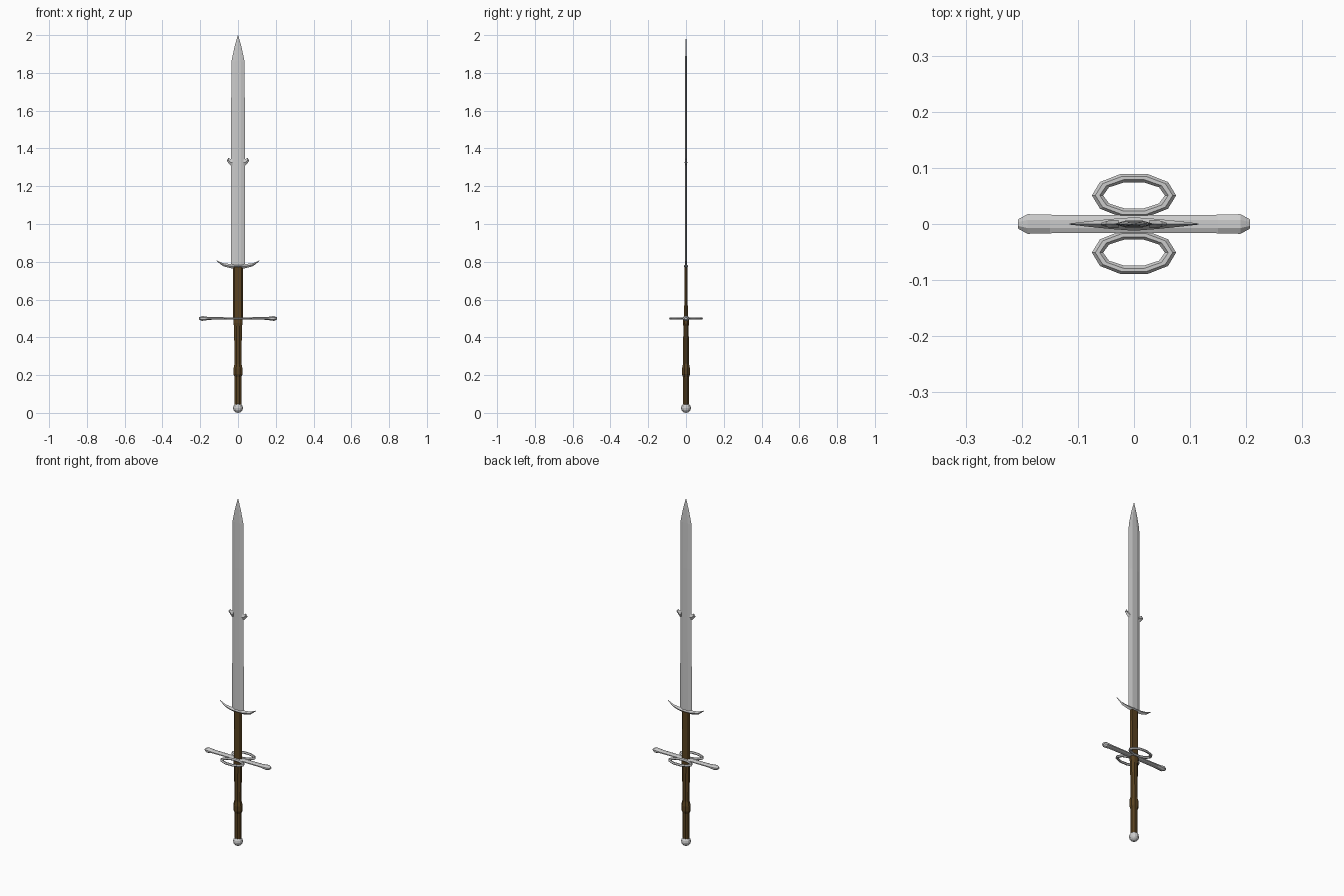
import bpy, bmesh
from math import cos, sin, pi

if "Cube" in bpy.data.objects:
    bpy.data.objects.remove(bpy.data.objects["Cube"])


def loft(name, rings, closed=False, mat=None):
    """Skin a list of equal-length point rings into one solid."""
    bm = bmesh.new()
    vs = [[bm.verts.new(p) for p in r] for r in rings]
    n = len(rings[0])
    last = len(vs) if closed else len(vs) - 1
    for i in range(last):
        a, b = vs[i], vs[(i + 1) % len(vs)]
        for j in range(n):
            k = (j + 1) % n
            bm.faces.new((a[j], a[k], b[k], b[j]))
    if not closed:
        bm.faces.new(vs[0])
        bm.faces.new(vs[-1])
    bmesh.ops.recalc_face_normals(bm, faces=bm.faces)
    me = bpy.data.meshes.new(name)
    bm.to_mesh(me)
    bm.free()
    ob = bpy.data.objects.new(name, me)
    bpy.context.collection.objects.link(ob)
    if mat:
        me.materials.append(mat)
    return ob


def ellipse(n, a, b):
    return [(a * cos(2 * pi * (i + .5) / n), b * sin(2 * pi * (i + .5) / n)) for i in range(n)]


def along_z(name, secs, n, mat=None):
    k = 1 / cos(pi / n)
    return loft(name, [[(x, y, z) for x, y in ellipse(n, rx * k, ry * k)] for z, rx, ry in secs], mat=mat)


def flat_section(w, t, z, ridge):
    r = w * ridge
    return [(w, 0, z), (r, t, z), (-r, t, z), (-w, 0, z), (-r, -t, z), (r, -t, z)]


leather = bpy.data.materials.new("leather")
leather.diffuse_color = (0.10, 0.055, 0.015, 1)
leather.use_nodes = True
leather.node_tree.nodes["Principled BSDF"].inputs["Base Color"].default_value = leather.diffuse_color

# Pommel
bpy.ops.mesh.primitive_uv_sphere_add(segments=12, ring_count=8, radius=0.026, location=(0, 0, 0.026))
bpy.context.object.name = "pommel"

# Grip with a swelling in the middle
along_z("grip", [(0.045, .018, .015), (0.19, .018, .016), (0.205, .024, .021), (0.235, .024, .021),
                 (0.26, .018, .016), (0.46, .021, .014), (0.475, .025, .017), (0.50, .025, .017)], 8, leather)

# Leather-wrapped base of the blade
loft("ricasso", [flat_section(.026, .010, 0.50, .7), flat_section(.026, .007, 0.775, .7)], mat=leather)

# Cross guard, flared at both ends
half = [(0.04, .006, .016), (0.15, .007, .0165), (0.19, .013, .0175), (0.207, .006, .008)]
secs = [(-x, h, w) for x, h, w in reversed(half)] + half
k = 1 / cos(pi / 8)
loft("cross_guard", [[(x, y, 0.5 + z) for y, z in ellipse(8, w * k, h * k)] for x, h, w in secs])

# Side rings
for side, name in ((1, "back_ring"), (-1, "front_ring")):
    rings = []
    for i in range(10):
        a = 2 * pi * i / 10
        rings.append([((.065 + u) * cos(a), side * .051 + (.0325 + u * .8) * sin(a), 0.5 + v)
                      for u, v in ((.010, 0), (.004, .006), (-.004, .006), (-.010, 0), (-.004, -.006), (.004, -.006))])
    loft(name, rings, closed=True)

# Blade
loft("blade", [flat_section(w, t, z, .42) for z, w, t in
               ((0.77, .037, .006), (1.6, .036, .006), (1.86, .035, .0045), (1.94, .018, .003), (2.0, .001, .0005))])

# Crescent lugs at the base of the blade: x, lower z, upper z, half depth
half = [(0, .763, .79, .012), (.04, .766, .788, .009), (.08, .777, .793, .005), (.115, .805, .808, .001)]
secs = [(-x, a, b, d) for x, a, b, d in reversed(half[1:])] + half
loft("crescent_lugs", [[(x, 0, a), (x, d, (a + b) / 2), (x, 0, b), (x, -d, (a + b) / 2)] for x, a, b, d in secs])

# Small hooked lugs halfway up the blade
for s, name in ((1, "right_lug"), (-1, "left_lug")):
    loft(name, [[(s * x, d, (a + b) / 2 + q * (b - a) / 2) for d, q in ((0, -1), (t, 0), (0, 1), (-t, 0))]
                for x, a, b, t in ((.028, 1.305, 1.345, .007), (.04, 1.31, 1.343, .007),
                                   (.05, 1.322, 1.351, .005), (.059, 1.333, 1.339, .002))])
